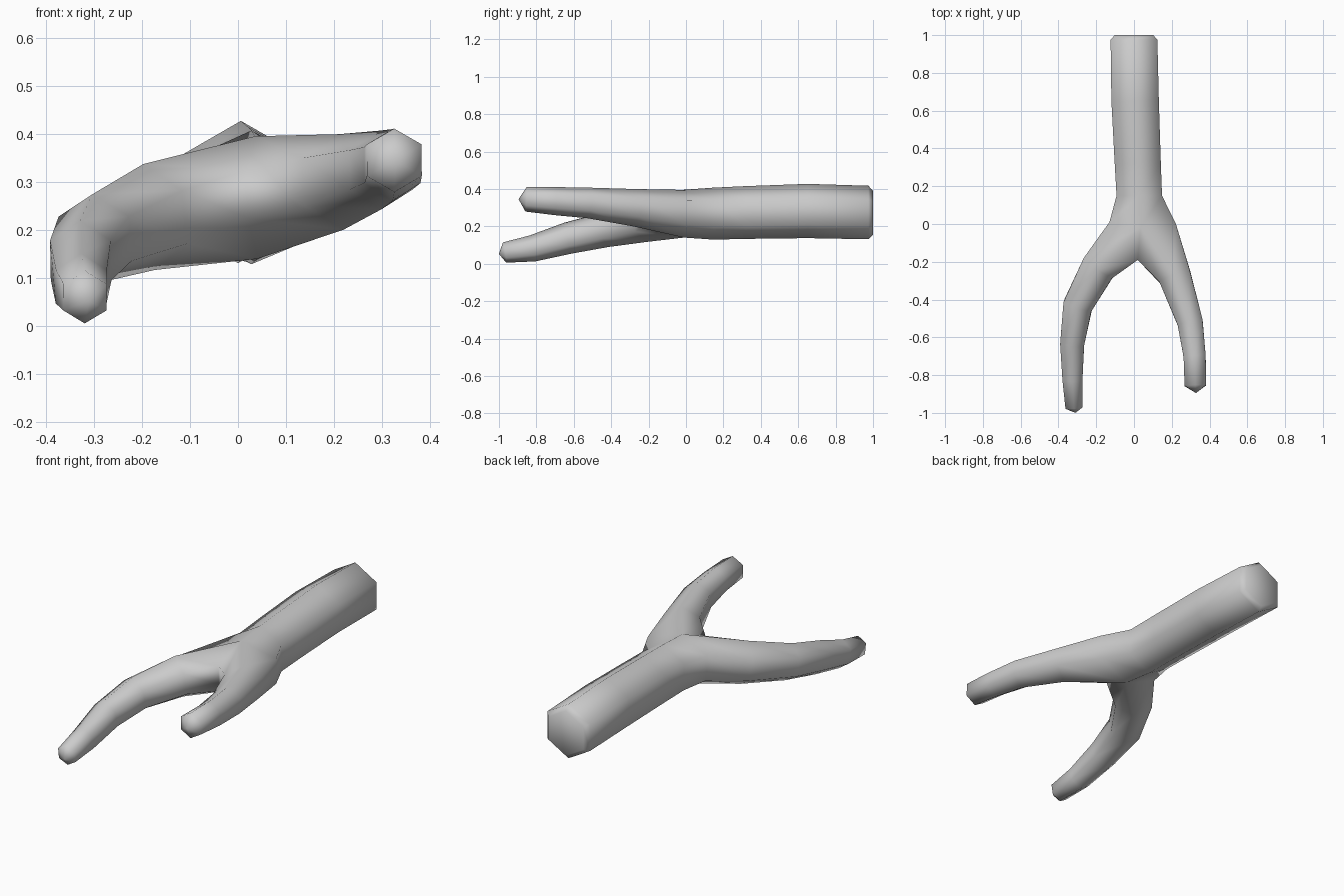
import bpy, bmesh
from math import sin, cos, pi
from mathutils import Vector

if "Cube" in bpy.data.objects:
    bpy.data.objects.remove(bpy.data.objects["Cube"])

bm = bmesh.new()


def ring(c, t, r, squash=1.0):
    """Six-sided ring with a corner on top, square to direction t."""
    c, t = Vector(c), Vector(t).normalized()
    side = t.cross(Vector((0, 0, 1))).normalized()
    up = side.cross(t)
    return [bm.verts.new(c + side * sin(k * pi / 3) * r * squash + up * cos(k * pi / 3) * r)
            for k in range(6)]


def bridge(a, b):
    for k in range(6):
        j = (k + 1) % 6
        bm.faces.new((a[k], a[j], b[j], b[k]))


def limb(start, path, prev_c, tip):
    """Extend the ring 'start' along a path of (centre, radius, squash), closing on a tip."""
    pts = [Vector(prev_c)] + [Vector(p[0]) for p in path] + [Vector(tip)]
    last = start
    for i, (c, r, s) in enumerate(path, 1):
        new = ring(c, pts[i + 1] - pts[i - 1], r, s)
        bridge(last, new)
        last = new
    end = bm.verts.new(tip)
    for k in range(6):
        bm.faces.new((last[k], last[(k + 1) % 6], end))


# Trunk, from the cut end towards the fork
trunk = [((0, 1.0, .272), .118), ((0, .975, .274), .143), ((.006, .65, .282), .145),
         ((.02, .32, .274), .141), ((.028, .15, .268), .139)]
rings = [ring(c, (0, -1, 0), r) for c, r in trunk]
bm.faces.new(rings[0])
for a, b in zip(rings, rings[1:]):
    bridge(a, b)

# Fork: outer ring plus two crotch corners shared by both prongs
fork = [bm.verts.new(p) for p in ((.035, -.02, .395), (-.13, .01, .335), (-.125, .01, .205),
                                  (.04, -.01, .14), (.222, .0, .21), (.222, .0, .34))]
bridge(rings[-1], fork)
c_top, c_low = (bm.verts.new(p) for p in ((.02, -.19, .325), (.02, -.19, .225)))
top, ul, ll, low, lr, ur = fork

# Left prong droops to the ground, right prong rises
limb([top, ul, ll, low, c_low, c_top],
     [((-.185, -.225, .227), .112, .95), ((-.297, -.43, .182), .094, .95),
      ((-.327, -.63, .137), .085, .86), ((-.326, -.82, .082), .071, .86),
      ((-.318, -.97, .060), .055, .95)],
     (-.05, -.09, .26), (-.31, -1.0, .052))
limb([top, c_top, c_low, low, lr, ur],
     [((.215, -.275, .300), .100, 1.0), ((.297, -.52, .325), .082, .95),
      ((.321, -.70, .335), .075, .9), ((.325, -.855, .345), .066, 1.0)],
     (.12, -.1, .27), (.328, -.895, .345))

bmesh.ops.recalc_face_normals(bm, faces=bm.faces)
for f in bm.faces:
    f.smooth = True
mesh = bpy.data.meshes.new("forked_branch")
bm.to_mesh(mesh)
bm.free()
obj = bpy.data.objects.new("forked_branch", mesh)
bpy.context.collection.objects.link(obj)
